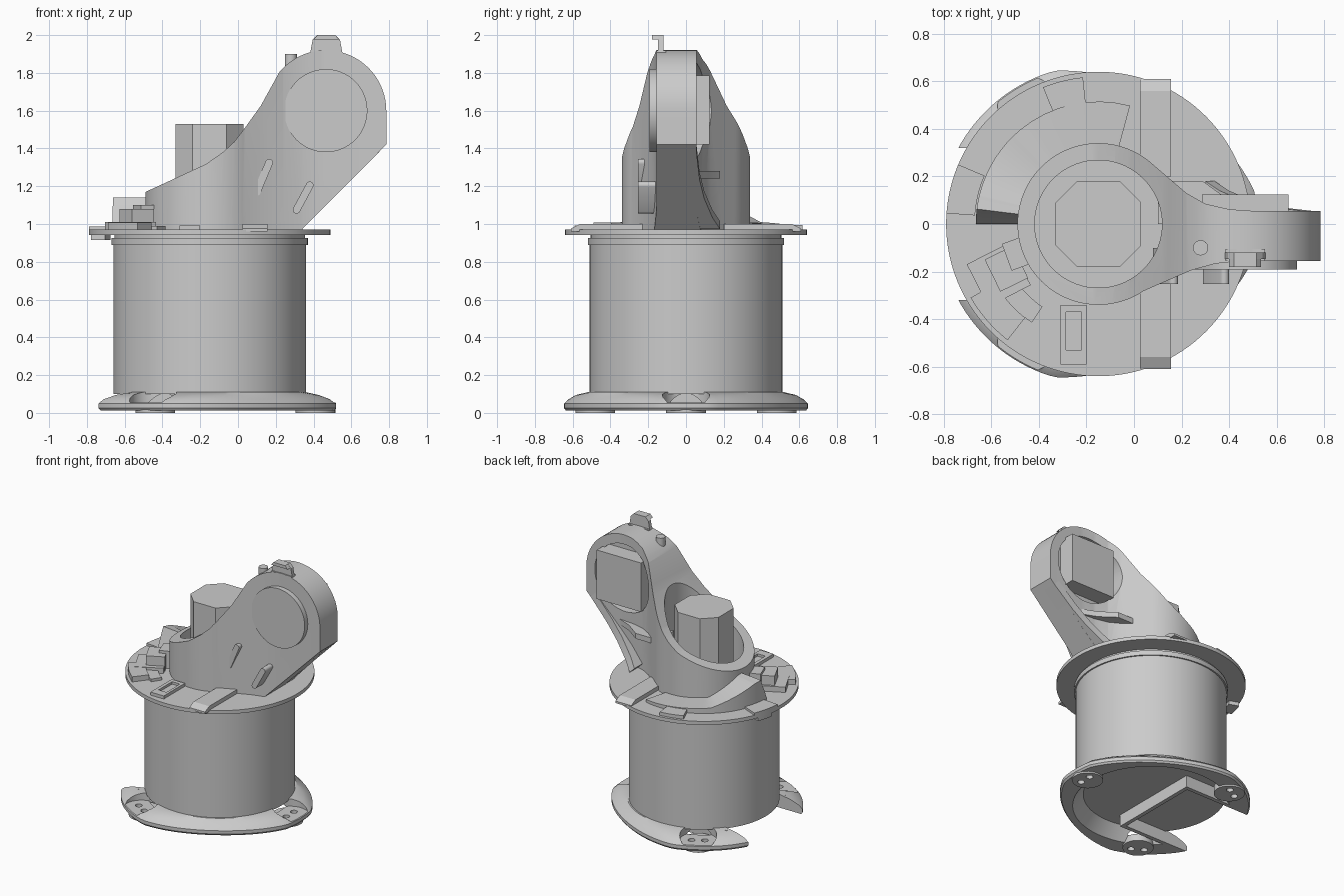
import bpy, bmesh
from math import sin, cos, pi, radians, atan2

if "Cube" in bpy.data.objects:
    bpy.data.objects.remove(bpy.data.objects["Cube"])

CX = -0.15  # axis of the turntable


def make(name, verts, faces):
    bm = bmesh.new()
    vs = [bm.verts.new(v) for v in verts]
    for f in faces:
        bm.faces.new([vs[i] for i in f])
    bmesh.ops.recalc_face_normals(bm, faces=bm.faces)
    me = bpy.data.meshes.new(name)
    bm.to_mesh(me)
    bm.free()
    ob = bpy.data.objects.new(name, me)
    bpy.context.collection.objects.link(ob)
    return ob


def loft(name, rings, closed=False):
    """Skin equal-length closed rings; cap the ends or join them up."""
    n, m = len(rings[0]), len(rings)
    faces = []
    for i in range(m if closed else m - 1):
        a, b = i * n, ((i + 1) % m) * n
        faces += [[a + j, a + (j + 1) % n, b + (j + 1) % n, b + j] for j in range(n)]
    if not closed:
        faces += [list(range(n)), list(range((m - 1) * n, m * n))]
    return make(name, [p for r in rings for p in r], faces)


def prism_z(name, pts, z0, z1):
    return loft(name, [[(x, y, z) for x, y in pts] for z in (z0, z1)])


def prism_y(name, pts, y0, y1):
    return loft(name, [[(x, y, z) for x, z in pts] for y in (y0, y1)])


def arc(x, y, r, a0, a1, n):
    return [(x + r * cos(radians(a0 + (a1 - a0) * i / n)),
             y + r * sin(radians(a0 + (a1 - a0) * i / n))) for i in range(n + 1)]


def disc(name, x, y, r, z0, z1, n=96):
    return prism_z(name, arc(x, y, r, 0, 360, n)[:-1], z0, z1)


def disc_y(name, x, z, r, y0, y1, n=64):
    return prism_y(name, arc(x, z, r, 0, 360, n)[:-1], y0, y1)


def box(name, x0, x1, y0, y1, z0, z1):
    return prism_z(name, [(x0, y0), (x1, y0), (x1, y1), (x0, y1)], z0, z1)


def sector(name, r0, r1, tops, z0=0.96):
    """Ring segment whose top height follows (angle, z) stations."""
    rings = []
    for (a, za), (b, zb) in zip(tops, tops[1:]):
        for i in range(9):
            t = i / 8
            if rings and i == 0:
                continue
            ang, z = radians(a + (b - a) * t), za + (zb - za) * t
            c, s = cos(ang), sin(ang)
            rings.append([(CX + r * c, r * s, h)
                          for r, h in ((r0, z0), (r1, z0), (r1, z), (r0, z))])
    return loft(name, rings)


def boolean(ob, cutter, op='DIFFERENCE'):
    m = ob.modifiers.new('cut', 'BOOLEAN')
    m.operation, m.object, m.solver = op, cutter, 'EXACT'
    bpy.context.view_layer.objects.active = ob
    bpy.ops.object.modifier_apply(modifier=m.name)
    bpy.data.objects.remove(cutter)


# Foot plate: three-lobed rim with a hollow underside
def rim(a):
    a = abs((a + 180) % 360 - 180)
    return 0.67 - 0.08 * sin(pi * (a - 12) / 94) if 12 < a < 106 else 0.67


rings = []
for i in range(120):
    a = i * 3
    R, c, s = rim(a), cos(radians(a)), sin(radians(a))
    section = [(0.53, 0.012), (R - 0.01, 0.012), (R, 0.025), (R, 0.05), (R - 0.025, 0.073),
               (min(R - 0.06, 0.59), 0.095), (0.52, 0.11), (0.45, 0.11)]
    rings.append([(CX + r * c, r * s, z) for r, z in section])
foot = loft('foot_plate', rings, closed=True)
feet = [(CX + 0.58 * cos(radians(a)), 0.58 * sin(radians(a)), radians(a)) for a in (0, 121, -121)]
boolean(foot, box('cutter', -1.2, -0.2, -0.32, 0.32, -0.1, 0.3))
for x, y, a in feet:
    boolean(foot, disc('cutter', x, y, 0.125, 0.055, 0.3, 40))
    pad = disc('foot_pad', x - 0.02 * cos(a), y - 0.02 * sin(a), 0.105, 0.0, 0.05, 40)
    for k in (-0.045, 0.045):  # screw holes
        hx, hy = x - k * sin(a), y + k * cos(a)
        for part in (foot, pad):
            boolean(part, disc('cutter', hx, hy, 0.024, -0.1, 0.2, 20))

# Cable channel walls under the base
box('channel_end_wall', -0.2, -0.17, -0.35, 0.35, 0.012, 0.105)
for s in (-1, 1):
    box('channel_side_wall', -0.58, -0.2, min(s * 0.32, s * 0.35), max(s * 0.32, s * 0.35), 0.012, 0.105)

# Base drum and flange
disc('base_drum', CX, 0, 0.51, 0.1, 0.92, 128)
disc('drum_collar', CX, 0, 0.52, 0.89, 0.925, 128)
disc('drum_neck', CX, 0, 0.505, 0.92, 0.945, 128)
disc('flange', CX, 0, 0.64, 0.943, 0.97, 128)

# Raised details on the flange
sector('rear_fender', 0.32, 0.515, [(180, 0.99), (173, 1.14), (166, 1.13), (130, 1.01), (75, 0.99)])
sector('edge_plate_left', 0.52, 0.64, [(157, 0.987), (176, 0.987)])
sector('edge_plate_back', 0.5, 0.62, [(96, 0.995), (112, 0.995)])
sector('edge_clip', 0.56, 0.635, [(160, 0.945), (171, 0.945)], 0.915)
sector('edge_plate_front_left', 0.5, 0.62, [(210, 1.008), (232, 1.008)])
sector('edge_step_front_left', 0.42, 0.5, [(214, 0.99), (236, 0.99)])
for s in (-1, 1):  # wedge strips
    loft('wedge_strip', [[(x, s * 0.2, 0.96), (x, s * 0.61, 0.96), (x, s * 0.61, 0.975),
                          (x, s * 0.56, 1.0), (x, s * 0.2, 1.0)] for x in (0.025, 0.155)])
frame = box('front_frame', -0.31, -0.2, -0.59, -0.34, 0.96, 0.993)
boolean(frame, box('cutter', -0.285, -0.22, -0.53, -0.37, 0.975, 1.2))
for nm, r, half_r, half_t, h, ang in (('connector_block', 0.43, 0.065, 0.075, 1.08, 206),
                                      ('connector_step', 0.36, 0.05, 0.06, 1.1, 200),
                                      ('connector_foot', 0.47, 0.1, 0.1, 1.01, 207)):
    c, s = cos(radians(ang)), sin(radians(ang))
    prism_z(nm, [(CX + (r + u * half_r) * c - v * half_t * s, (r + u * half_r) * s + v * half_t * c)
                 for u, v in ((-1, -1), (1, -1), (1, 1), (-1, 1))], 0.96, h)

# Arm: side profile intersected with plan outline
profile = [(-0.5, 0.965), (0.333, 0.965), (0.785, 1.42)] + arc(0.465, 1.6, 0.32, 0, 140, 28) + \
          [(0.12, 1.625), (0.03, 1.5), (-0.02, 1.435), (-0.08, 1.38), (-0.17, 1.317), (-0.5, 1.165)]
plan = [(0.8, -0.155), (0.8, 0.055), (0.5, 0.055), (0.4, 0.062), (0.3, 0.085), (0.22, 0.13), (0.15, 0.19)] + \
    arc(CX, 0, 0.34, 47, 304, 72) + [(0.14, -0.238), (0.24, -0.195), (0.34, -0.167), (0.45, -0.155)]
arm = prism_z('arm', plan, 0.9, 2.2)
boolean(arm, prism_y('cutter', profile, -0.6, 0.6), 'INTERSECT')
boolean(arm, disc('cutter', CX, 0, 0.268, 0.98, 2.5, 72))
boolean(arm, disc_y('cutter', 0.465, 1.6, 0.25, 0.0, 0.3))

# Side pocket: lip along the slope and shelf above it
lip = [(0.34, 0.18), (0.4, 0.14), (0.5, 0.097), (0.6, 0.072), (0.75, 0.055)]
loft('arm_lip', [[(x, -0.05, x + 0.634), (x, y, x + 0.634), (x - 0.04, y, x + 0.674),
                  (x - 0.04, -0.05, x + 0.674)] for x, y in lip])
prism_z('arm_shelf', [(0.1, 0.0), (0.1, 0.2), (0.14, 0.18), (0.29, 0.18), (0.4, 0.1), (0.52, 0.05), (0.52, 0.0)],
        1.24, 1.28)

# Joint cap and joint motor
disc_y('joint_cap', 0.465, 1.6, 0.22, -0.192, -0.14)
box('joint_motor', 0.285, 0.65, -0.02, 0.125, 1.42, 1.785)

# Octagonal base motor
prism_z('base_motor', [(CX + x, y) for x, y in
                       ((-0.18, -0.09), (-0.09, -0.18), (0.09, -0.18), (0.18, -0.09),
                        (0.18, 0.09), (0.09, 0.18), (-0.09, 0.18), (-0.18, 0.09))], 0.97, 1.53)

# Slanted cable ribs on the front face
for x0, z0, x1, z1 in ((0.1, 1.17, 0.165, 1.325), (0.31, 1.075, 0.38, 1.205)):
    d = math_angle = atan2(z1 - z0, x1 - x0) * 180 / pi
    prism_y('cable_rib', arc(x0, z0, 0.02, d + 90, d + 270, 8) + arc(x1, z1, 0.02, d - 90, d + 90, 8), -0.253, -0.1)

# Top lug and pin
lug = [(0.37, 1.87), (0.56, 1.87), (0.552, 1.91), (0.54, 1.975), (0.515, 2.0),
       (0.42, 2.0), (0.395, 1.975), (0.383, 1.91)]
prism_y('lug_plate', lug, -0.148, -0.12)
prism_y('lug_foot', [(0.383, 1.86), (0.552, 1.86), (0.55, 1.918), (0.385, 1.918)], -0.155, -0.105)
prism_y('lug_hood', [(0.4, 1.977), (0.535, 1.977), (0.515, 2.0), (0.42, 2.0)], -0.18, -0.14)
disc('pin', 0.28, -0.1, 0.032, 1.7, 1.9, 24)

# Smooth the round surfaces, keep edges sharp
bpy.ops.object.select_all(action='SELECT')
bpy.context.view_layer.objects.active = arm
bpy.ops.object.shade_smooth_by_angle(angle=radians(25))
